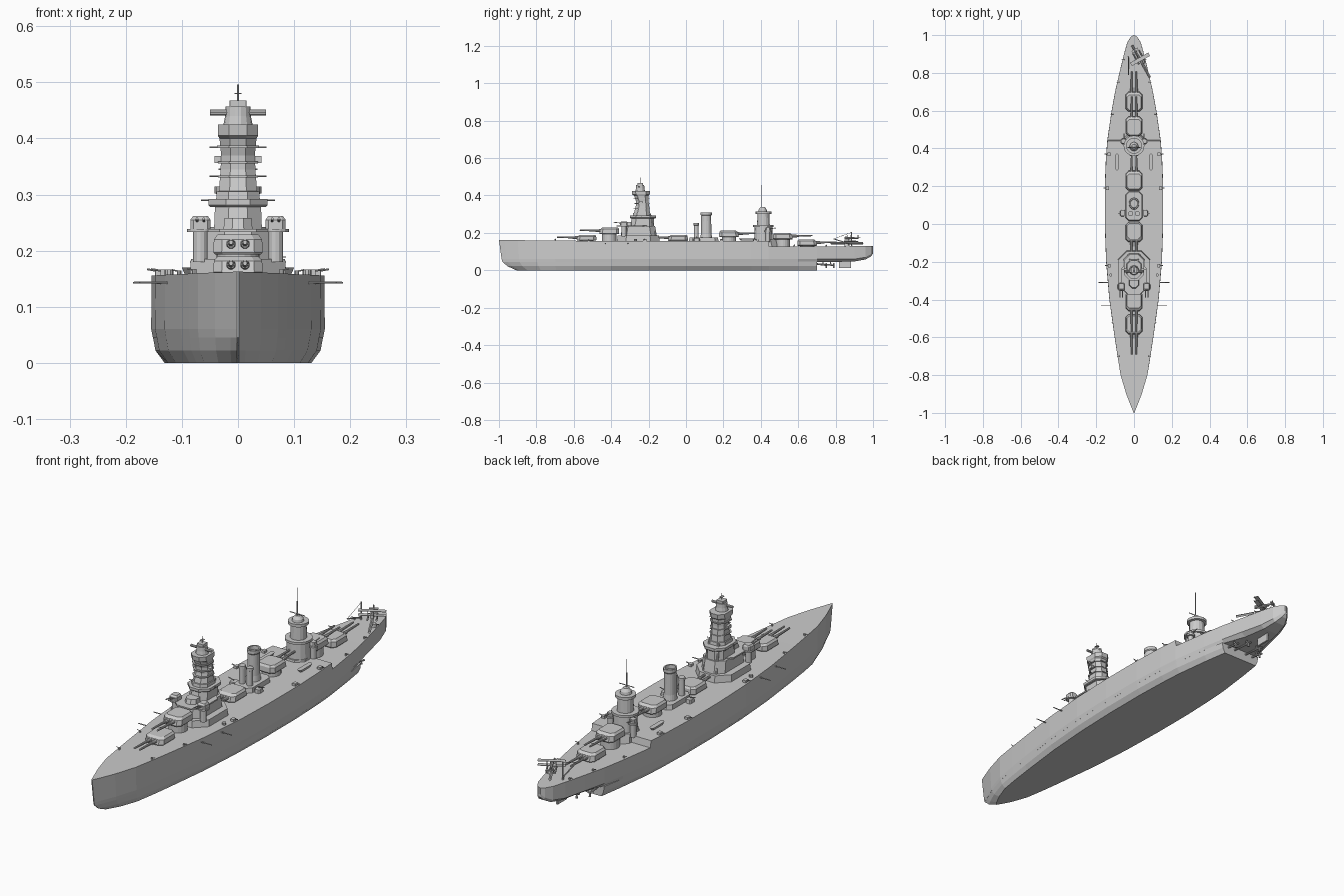
import bpy, bmesh, math
from mathutils import Vector


def loft(name, rings):
    """Skin a list of equal-length closed rings and cap both ends."""
    bm = bmesh.new()
    rows = [[bm.verts.new(p) for p in r] for r in rings]
    n = len(rows[0])
    for a, b in zip(rows, rows[1:]):
        for i in range(n):
            bm.faces.new((a[i], a[(i + 1) % n], b[(i + 1) % n], b[i]))
    bm.faces.new(rows[0])
    bm.faces.new(rows[-1])
    bmesh.ops.recalc_face_normals(bm, faces=bm.faces)
    me = bpy.data.meshes.new(name)
    bm.to_mesh(me)
    bm.free()
    ob = bpy.data.objects.new(name, me)
    bpy.context.collection.objects.link(ob)
    return ob


def block(name, levels, c=0.3, x=0):
    """Chamfered block from levels (z, half_width, y0, y1)."""
    rings = []
    for z, w, y0, y1 in levels:
        k = c * min(w, (y1 - y0) / 2) * 2
        k = min(k, w * .95)
        rings.append([(x + a, b, z) for a, b in (
            (-w, y0 + k), (-w + k, y0), (w - k, y0), (w, y0 + k),
            (w, y1 - k), (w - k, y1), (-w + k, y1), (-w, y1 - k))])
    return loft(name, rings)


def box(name, x, y, z, sx, sy, sz):
    return block(name, [(z, sx / 2, y - sy / 2, y + sy / 2),
                        (z + sz, sx / 2, y - sy / 2, y + sy / 2)], 0.02, x)


def rod(name, a, b, r, n=8, r2=None):
    """Round bar from a to b."""
    a, b = Vector(a), Vector(b)
    q = (b - a).to_track_quat('Z', 'Y')
    ring = lambda p, s: [p + q @ Vector((s * math.cos(t * math.tau / n), s * math.sin(t * math.tau / n), 0)) for t in range(n)]
    return loft(name, [ring(a, r), ring(b, r if r2 is None else r2)])


def drum(name, x, y, levels, n=16, sy=1):
    """Vertical turned part from levels (z, radius)."""
    return loft(name, [[(x + r * math.cos(i * math.tau / n), y + sy * r * math.sin(i * math.tau / n), z)
                        for i in range(n)] for z, r in levels])


# Hull: stations (y, half width, deck height)
stations = [(-1, .002, .163), (-.97, .014, .162), (-.9, .041, .161), (-.8, .071, .16), (-.7, .087, .159),
            (-.6, .102, .158), (-.4, .130, .157), (-.2, .147, .156), (0, .154, .156), (.2, .154, .156),
            (.35, .148, .156), (.44, .141, .156), (.445, .1405, .127), (.6, .118, .127), (.7, .1, .127),
            (.8, .077, .128), (.9, .053, .129), (.96, .036, .129), (.99, .018, .129), (1, .004, .129)]
keel_rise = {.8: .045, .9: .047, .96: .058, .99: .075, 1: .09}


def rake(y, d):
    return y + d * max(0, (-.6 - y) / .4) ** 2


up, low = [], []
for y, w, zd in stations:
    zb = keel_rise.get(y, .045)
    fb = 1 - .3 * min(1, max(0, (y - .66) / .15))
    zm = max(.06, zb + .012)
    half = [(w, rake(y, 0), zd), (w * 1.005, rake(y, .014), zm), (w * .985 * fb, rake(y, .018), zb)]
    up.append(half + [(-a, b, c) for a, b, c in reversed(half)])
    if y <= .7:
        half = [(w * .985, rake(y, .018), .046), (w * .955, rake(y, .045), .022), (w * .85, rake(y, .093), 0)]
        low.append(half + [(-a, b, c) for a, b, c in reversed(half)])
loft("upper_hull", up)
loft("lower_hull", low)

# Rudder, shafts and propellers
box("rudder", 0, .85, .012, .008, .065, .045)
for s in (-1, 1):
    for x, y in ((.03, .79), (.065, .75)):
        rod("propeller_shaft", (s * x, .69, .035), (s * x, y, .027), .004)
        rod("propeller_strut", (s * x, y - .015, .028), (s * x * .8, y - .02, .06), .003)
        for k in range(3):
            t = k * math.tau / 3 + .5
            rod("propeller_blade", (s * x, y, .027),
                (s * x + .015 * math.cos(t), y, .027 + .015 * math.sin(t)), .003, 6, .005)


# Main gun turrets: centre y, deck, base, roof, facing direction
def turret(y, deck, z0, z1, d):
    drum("barbette", 0, y, [(deck - .005, .038), (z0 + .002, .038)], 20)
    h = z1 - z0
    body = block("main_turret", [(z0, .04, -.05, .05), (z0 + .004, .044, -.053, .053),
                                 (z0 + h * .75, .043, -.048, .052), (z1, .036, -.036, .046)], .17)
    for v in body.data.vertices:
        v.co = (v.co.x * -d, v.co.y * -d + y, v.co.z)
    zg = z0 + h * .52
    for x in (-.0125, .0125):
        rod("main_gun", (x, y + d * .04, zg), (x, y + d * .158, zg + .003), .0062, 10, .004)
        rod("gun_collar", (x, y + d * .04, zg), (x, y + d * .075, zg), .009, 10, .007)


for t in ((-.532, .157, .158, .190, -1), (-.41, .157, .193, .229, -1), (-.043, .156, .157, .19, -1),
          (.23, .156, .178, .212, 1), (.518, .127, .165, .2, 1), (.648, .127, .13, .165, 1)):
    turret(*t)

# Forward superstructure
block("bridge_base", [(.152, .086, -.37, -.14), (.185, .084, -.365, -.145)], .28)
block("bridge_house", [(.18, .056, -.35, -.155), (.236, .054, -.34, -.165)], .28)
block("wing_deck", [(.233, .066, -.372, -.2), (.239, .066, -.372, -.2)], .25)
block("lower_tower", [(.23, .043, -.30, -.17), (.28, .041, -.29, -.172)], .3)
block("tower_gallery", [(.278, .05, -.297, -.163), (.281, .053, -.3, -.16), (.292, .053, -.3, -.16)], .3)
block("conning_tower", [(.236, .026, -.342, -.28), (.258, .024, -.335, -.28)], .3)
block("pagoda_tower", [(.29, .039, -.285, -.188), (.305, .038, -.283, -.19), (.306, .034, -.278, -.193),
                       (.345, .031, -.268, -.197), (.37, .030, -.268, -.2), (.4, .033, -.278, -.2),
                       (.405, .036, -.288, -.194), (.425, .036, -.29, -.192)], .28)
for z, w, y0, y1 in ((.33, .036, -.28, -.192), (.355, .036, -.276, -.195), (.383, .037, -.282, -.195)):
    block("tower_platform", [(z, w, y0, y1), (z + .004, w, y0, y1)], .28)
drum("fire_director", 0, -.245, [(.424, .026), (.44, .023), (.457, .022)], 14)
rod("rangefinder", (-.05, -.25, .446), (.05, -.25, .446), .0055, 10)
box("director_cap", 0, -.245, .456, .03, .03, .012)
rod("tower_antenna", (0, -.245, .466), (0, -.245, .496), .0015, 6)
box("antenna_yard", 0, -.245, .479, .012, .02, .002)
for s in (-1, 1):
    rod("tower_rear_leg", (s * .022, -.192, .3), (s * .03, -.163, .18), .005)
    rod("signal_spar", (s * .03, -.235, .333), (s * .051, -.235, .333), .0015, 6)
    rod("signal_spar", (s * .03, -.235, .384), (s * .051, -.235, .384), .0015, 6)
    rod("signal_spar", (s * .05, -.24, .29), (s * .066, -.24, .29), .0015, 6)
    box("tower_lookout", s * .036, -.24, .356, .012, .022, .013)
    # Wing anti-aircraft mounts on pedestals
    drum("wing_platform", s * .067, -.332, [(.233, .024), (.239, .024)])
    drum("wing_pedestal", s * .067, -.332, [(.18, .013), (.236, .013)], 12)
    block("wing_gun_shield", [(.239, .018, -.352, -.312), (.255, .018, -.352, -.312),
                              (.262, .013, -.345, -.316)], .15, s * .067)
    for dx in (-.006, .006):
        rod("wing_gun", (s * .067 + dx, -.345, .252), (s * .067 + dx, -.388, .257), .0025, 6)

# Funnel block amidships
block("funnel_base", [(.152, .045, .015, .175), (.176, .043, .02, .17)], .2)
drum("funnel", 0, .108, [(.17, .028), (.2, .024), (.292, .023), (.296, .026), (.31, .026), (.31, .02), (.295, .019)], 20, 1.15)
for s in (-1, 1):
    drum("vent_pipe", s * .018, .055, [(.17, .013), (.24, .012), (.241, .014), (.252, .014)], 12)
    block("funnel_house", [(.152, .013, .04, .075), (.172, .012, .042, .073)], .2, s * .06)
    rod("light_gun", (s * .06, .057, .175), (s * .085, .057, .181), .002, 6)

# Aft superstructure and mast
block("aft_house", [(.125, .05, .355, .49), (.165, .048, .36, .48)], .3)
drum("aft_tower", 0, .414, [(.15, .05), (.236, .047), (.237, .034), (.3, .032), (.302, .042), (.314, .042)], 16)
drum("aft_gallery", 0, .414, [(.232, .055), (.242, .055)])
drum("aft_lookout", 0, .41, [(.312, .024), (.325, .022), (.338, .012)], 14)
rod("main_mast", (0, .405, .31), (0, .405, .457), .0032, 6, .0015)
rod("mast_yard", (-.035, .405, .345), (.035, .405, .345), .0018, 6)
for s in (-1, 1):
    drum("aft_gun_tub", s * .054, .438, [(.15, .012), (.205, .012), (.206, .019), (.213, .019)], 12)
    block("aft_gun_shield", [(.212, .013, .424, .452), (.228, .011, .427, .45)], .2, s * .054)
    rod("aft_gun", (s * .054, .44, .221), (s * .054, .48, .226), .0025, 6)

# Boats, sponson guns and deck-edge fittings
for s in (-1, 1):
    block("ship_boat", [(.158, .005, .295, .36), (.17, .01, .283, .372)], .4, s * .09)
    for y, w, zd in ((-.43, .126, .156), (-.31, .137, .156)):
        rod("casemate_gun", (s * (w - .01), y, .143), (s * (w + .05), y, .143), .0025, 6, .0018)
    for y, x in ((-.22, .131), (.19, .14), (.37, .133)):
        box("light_mount", s * x, y, .15, .015, .018, .016)
        rod("light_barrel", (s * x, y, .163), (s * (x + .022), y, .167), .002, 6)
    for y, x, z in ((-.7, .078, .158), (-.52, .105, .156), (.58, .11, .127), (.75, .08, .127), (.87, .052, .128)):
        rod("bollard", (s * x, y, z - .004), (s * x, y, z + .009), .004, 8)
        rod("light_barrel", (s * x, y, z + .007), (s * (x + .013), y, z + .01), .0015, 6)
    drum("deck_gun_post", s * .123, -.27, [(.15, .008), (.166, .008)], 10)

# Catapult, floatplane and crane on the quarterdeck
drum("catapult_base", .045, .86, [(.125, .014), (.142, .012)], 12)
rod("catapult_rail", (-.01, .945, .145), (.085, .775, .145), .006, 4)
fwd = Vector((.49, -.87, 0))
side = Vector((.87, .49, 0))
mid = Vector((.025, .885, .172))
rod("plane_fuselage", mid - fwd * .045, mid + fwd * .04, .003, 8, .008)
for dz in (-.003, .016):
    c = mid + fwd * .015 + Vector((0, 0, dz))
    loft("plane_wing", [[c + side * e + fwd * a + Vector((0, 0, b)) for a, b in
                         ((-.01, 0), (.01, 0), (.01, .002), (-.01, .002))] for e in (-.055, .055)])
c = mid - fwd * .04
loft("plane_tail", [[c + side * e + fwd * a + Vector((0, 0, b)) for a, b in
                     ((-.006, 0), (.006, 0), (.006, .002), (-.006, .002))] for e in (-.018, .018)])
rod("plane_fin", c, c + Vector((0, 0, .016)), .003, 4)
for e in (-.018, .018):
    c = mid + side * e
    rod("plane_float", c - fwd * .03 - Vector((0, 0, .017)), c + fwd * .035 - Vector((0, 0, .016)), .003, 6, .004)
    rod("float_strut", c + fwd * .01 - Vector((0, 0, .016)), c + fwd * .015 + Vector((0, 0, .016)), .0015, 4)
rod("crane_post", (-.03, .885, .125), (-.03, .885, .205), .004, 8, .0025)
rod("crane_boom", (-.03, .885, .138), (-.03, .79, .168), .003, 6)
rod("crane_stay", (-.03, .885, .203), (-.03, .79, .168), .001, 4)
